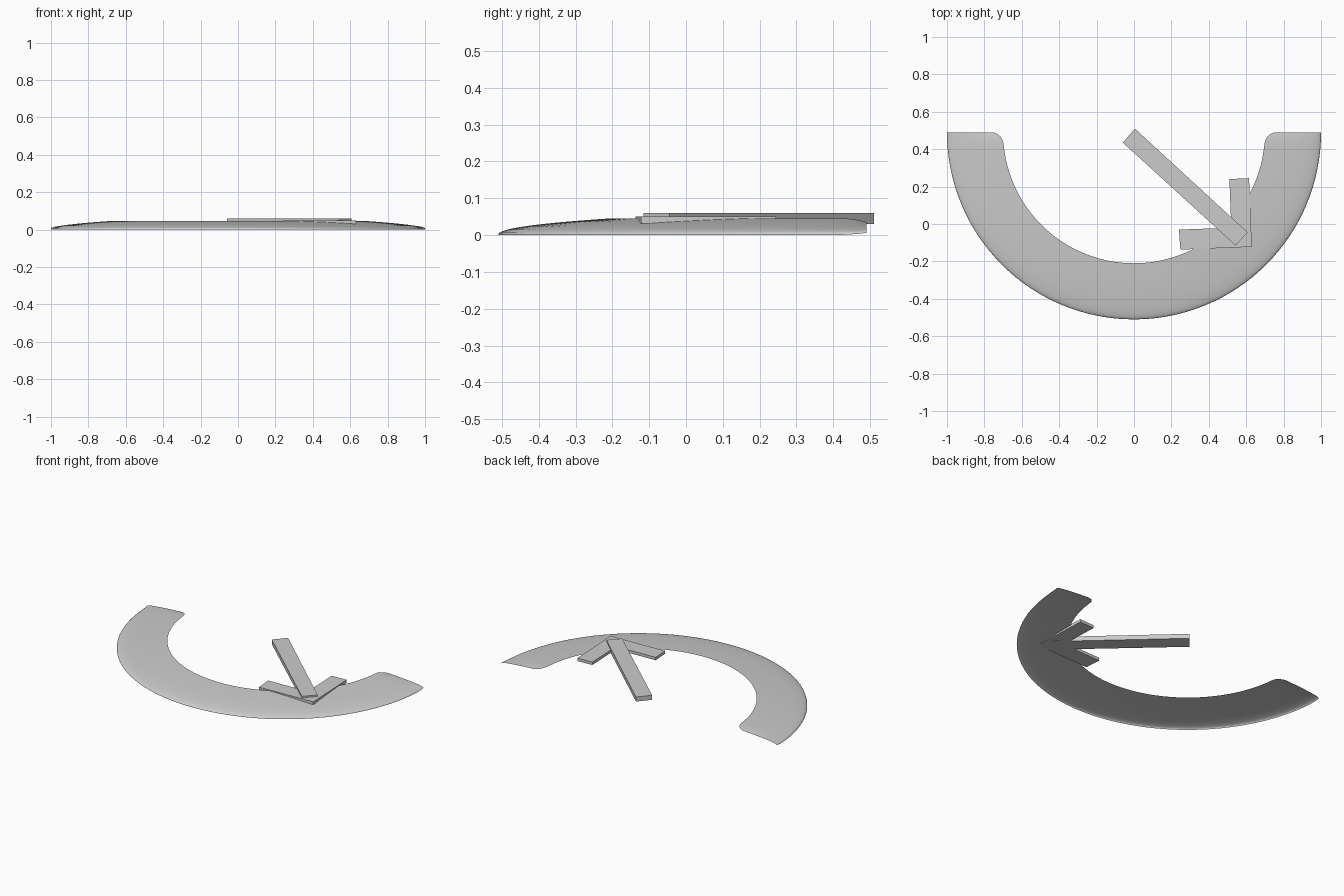
import bpy
from math import pi, sin, cos, sqrt

if "Cube" in bpy.data.objects:
    bpy.data.objects.remove(bpy.data.objects["Cube"])

CY = 0.49  # centre of the arc in y


def make_object(name, verts, faces):
    mesh = bpy.data.meshes.new(name)
    mesh.from_pydata(verts, [], faces)
    mesh.update()
    obj = bpy.data.objects.new(name, mesh)
    bpy.context.collection.objects.link(obj)
    return obj


def prism(name, outline, z0, z1):
    n = len(outline)
    verts = [(x, y, z0) for x, y in outline] + [(x, y, z1) for x, y in outline]
    faces = [list(range(n))[::-1], list(range(n, 2 * n))]
    faces += [(i, (i + 1) % n, n + (i + 1) % n, n + i) for i in range(n)]
    return make_object(name, verts, faces)


# Thin domed half-ring shell, open underneath, with rounded inner end corners
end_steps = [0.1 * (i / 8) ** 2 for i in range(9)]
middle = [0.1 + (pi - 0.2) * i / 60 for i in range(1, 60)]
angles = end_steps + middle + [pi - a for a in reversed(end_steps)]
ROWS = 14
verts, faces = [], []
for a in angles:
    near_end = max(0.0, 1 - min(a, pi - a) * 0.75 / 0.07)
    inner = 0.70 + 0.06 * (1 - sqrt(1 - near_end ** 2))
    for j in range(ROWS + 1):
        t = (j / ROWS) ** 2
        r = 1 - (1 - inner) * t
        z = 0.045 * ((1 - r) / 0.3) ** 0.45
        z += (0.02 - z) * 0.3 * near_end ** 2
        verts.append((-r * cos(a), CY - r * sin(a), z))
W = ROWS + 1
for i in range(len(angles) - 1):
    for j in range(ROWS):
        k = i * W + j
        faces.append((k, k + W, k + W + 1, k + 1))
shell = make_object("curved_shell", verts, faces)
for p in shell.data.polygons:
    p.use_smooth = True

# Arrow shaft
prism("arrow_shaft", [(0.005, 0.51), (-0.06, 0.435), (0.543, -0.115), (0.608, -0.045)], 0.03, 0.06)

# Arrow head, two arms meeting at a corner
prism("arrow_head", [(0.24, -0.03), (0.248, -0.137), (0.63, -0.122),
                     (0.615, 0.245), (0.51, 0.24), (0.52, -0.02)], 0.031, 0.05)
